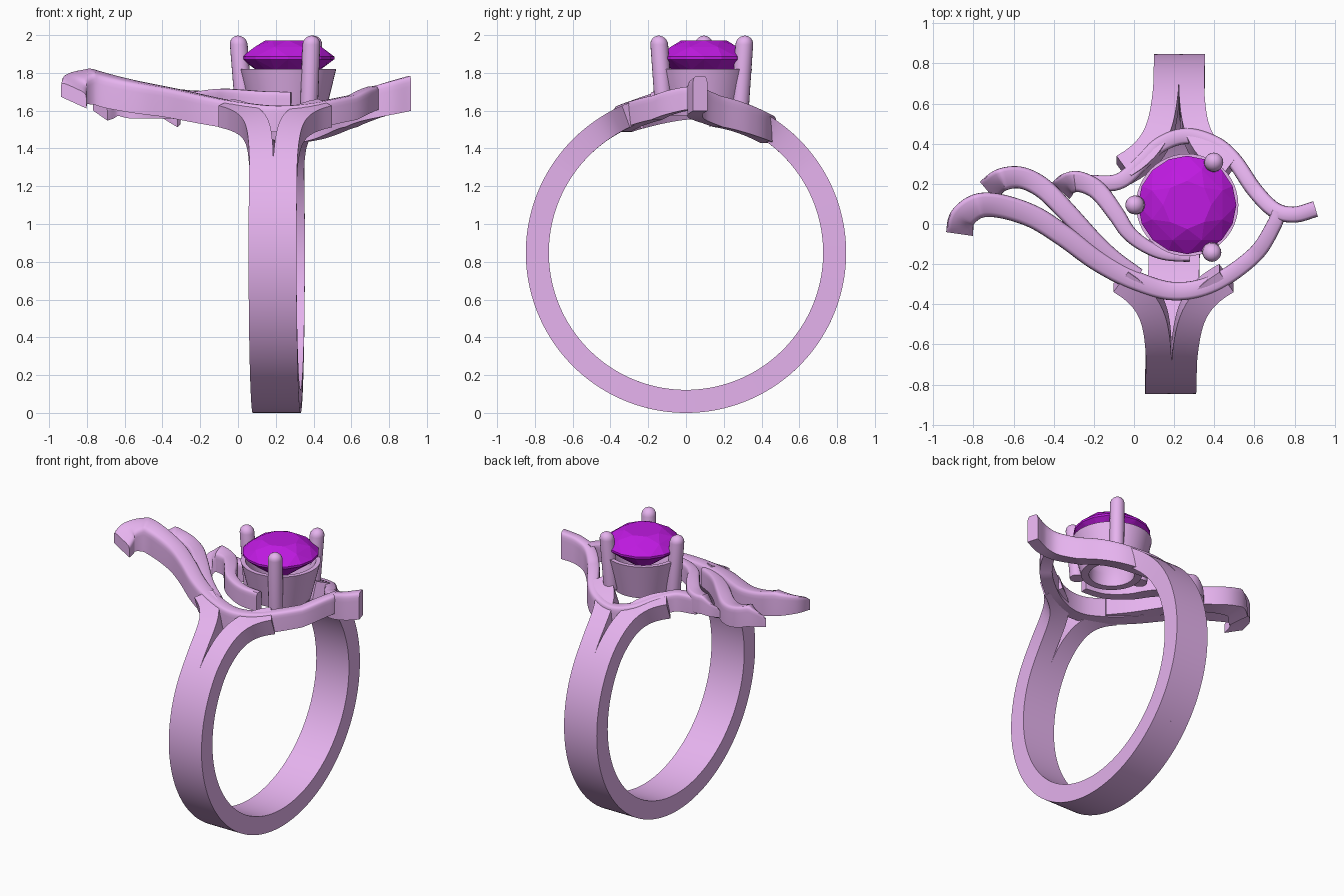
import bpy, bmesh, math
from mathutils import Vector

if "Cube" in bpy.data.objects:
    bpy.data.objects.remove(bpy.data.objects["Cube"])


def material(name, rgb):
    m = bpy.data.materials.new(name)
    m.diffuse_color = (*rgb, 1)
    m.use_nodes = True
    m.node_tree.nodes["Principled BSDF"].inputs["Base Color"].default_value = m.diffuse_color
    return m


METAL = material("rose_metal", (0.79, 0.45, 0.86))
GEM = material("violet_gem", (0.52, 0.01, 0.75))
CX, CY = 0.265, 0.095   # stone axis
R = 0.848               # band centre height and outer radius
FLAT = [(-1, 0), (-1, 1), (1, 1), (1, 0)]
# Flat-bottomed section with a softly rounded top
DOMED = [(-1, 0)] + [(-math.copysign(abs(math.cos(a)) ** .4, math.cos(a)), .7 + .3 * math.sin(a) ** .7)
                     for a in (math.pi * k / 10 for k in range(10))] + [(1, .7), (1, 0)]


def finish(bm, name, mat, smooth=True):
    bmesh.ops.recalc_face_normals(bm, faces=bm.faces)
    me = bpy.data.meshes.new(name)
    bm.to_mesh(me)
    bm.free()
    me.materials.append(mat)
    ob = bpy.data.objects.new(name, me)
    bpy.context.collection.objects.link(ob)
    if smooth:
        bpy.ops.object.select_all(action='DESELECT')
        ob.select_set(True)
        bpy.context.view_layer.objects.active = ob
        bpy.ops.object.shade_smooth_by_angle(angle=math.radians(35))
    return ob


def loft(bm, rings, closed=False):
    vs = [[bm.verts.new(p) for p in r] for r in rings]
    n = len(vs[0])
    for a, b in list(zip(vs, vs[1:])) + ([(vs[-1], vs[0])] if closed else []):
        for i in range(n):
            j = (i + 1) % n
            bm.faces.new((a[i], a[j], b[j], b[i]))
    if not closed:
        bm.faces.new(vs[0])
        bm.faces.new(vs[-1])


def curve(points, steps=8):
    """Catmull-Rom curve through 2D points."""
    p = [Vector(q) for q in points]
    p = [2 * p[0] - p[1]] + p + [2 * p[-1] - p[-2]]
    out = []
    for a, b, c, d in zip(p, p[1:], p[2:], p[3:]):
        for k in range(steps):
            t = k / steps
            out.append(.5 * (2 * b + (c - a) * t + (2 * a - 5 * b + 4 * c - d) * t ** 2
                             + (3 * b - a - 3 * c + d) * t ** 3))
    return out + [p[-2]]


def ribbon(name, rows, section, up_at):
    """Sweep a section; row = top point, width, thickness, bank."""
    rings = []
    for i, (p, w, t, bank) in enumerate(rows):
        tan = rows[min(i + 1, len(rows) - 1)][0] - rows[max(i - 1, 0)][0]
        up = up_at(p)
        side = up.cross(tan).normalized()
        rings.append([p + side * (-u * w / 2) + up * (t * (v - 1) - u * bank * w / 2)
                      for u, v in section])
    bm = bmesh.new()
    loft(bm, rings)
    return finish(bm, name, METAL)


def lathe(name, profile, cx, cy, closed=False, n=48):
    bm = bmesh.new()
    loft(bm, [[(cx + r * math.cos(k * math.tau / n), cy + r * math.sin(k * math.tau / n), z)
               for k in range(n)] for r, z in profile], closed)
    return finish(bm, name, METAL)


# Split band: two rails run side by side round the finger and part at the top
def spread(deg):
    d = max(0, 55 - min(deg, 360 - deg)) / 35
    return .0635 + .05 * d ** 1.5 + .15 * d ** 5


for side, label in ((-1, "left"), (1, "right")):
    rows = []
    for k in range(161):
        a = math.radians(20 + 2 * k)
        y = -R * math.sin(a)
        x = .205 + .026 * y + side * spread(20 + 2 * k)
        rows.append((Vector((x, y, R + R * math.cos(a))), .127, .122, 0))
    ribbon(label + "_band_rail", rows, FLAT,
           lambda p: Vector((0, p.y, p.z - R)).normalized())


# Swirling leaves: they follow the finger curve and lift toward the ends
def swirl(name, path, width, thick, lift=0, tip=0.0):
    pts = curve(path)
    rows = []
    for i, (x, y) in enumerate(pts):
        s = i / (len(pts) - 1)
        rise = .21 * x * x if x < 0 else .3 * max(0, x - .6)
        e = max(0, 1 - s / tip) if tip else 0
        z = R + math.sqrt(R * R - y * y) + rise + lift - .13 * e
        w = width[0] + (width[1] - width[0]) * s
        t = (thick[0] + (thick[1] - thick[0]) * s) * (1 - .55 * e)
        bank = .45 * max(0, 1 - s / .4) if tip else 0
        rows.append((Vector((x, y, z)), w, t, bank))
    ribbon(name, rows, DOMED, lambda p: Vector((0, 0, 1)))


swirl("front_swirl", [(-.87, -.05), (-.855, .03), (-.775, .09), (-.66, .088), (-.5, .035),
                      (-.35, -.06), (-.18, -.185), (0, -.28), (.2, -.335), (.4, -.295),
                      (.6, -.155), (.695, -.01), (.72, .06)], (.135, .07), (.18, .12), 0, .17)
swirl("middle_leaf", [(-.73, .165), (-.66, .22), (-.56, .23), (-.45, .175), (-.33, .055),
                      (-.2, -.085), (-.1, -.175), (.02, -.26)], (.12, .08), (.15, .13), -.02, .15)
swirl("inner_leaf", [(-.365, .165), (-.33, .2), (-.27, .21), (-.18, .165), (-.09, .05),
                     (-.03, -.04), (.05, -.105), (.15, -.15), (.28, -.165)],
      (.12, .05), (.13, .13), .02, .2)
swirl("back_swirl", [(-.25, .205), (-.08, .21), (.03, .3), (.13, .395), (.26, .438), (.4, .4),
                     (.5, .315), (.6, .17), (.7, .07), (.8, .047), (.905, .075)],
      (.08, .08), (.12, .185))

# Tapered open cup holding the stone
lathe("stone_cup", [(.195, 1.575), (.255, 1.82), (.225, 1.82), (.145, 1.66), (.145, 1.575)],
      CX, CY, closed=True)

# Three round-tipped claws leaning slightly outward
for i, (x, y) in enumerate(((.40, .312), (0, .095), (.39, -.145))):
    r = .047
    dome = [(r * math.cos(k * .29), 1.95 + r * math.sin(k * .29)) for k in range(6)]
    claw = lathe("claw_%d" % (i + 1), [(r, 1.6)] + dome, x, y, n=20)
    out = Vector((x - CX, y - CY, 0)).normalized()
    for v in claw.data.vertices:
        v.co += out * (v.co.z - 2) * .08

# Faceted stone as the hull of its corner rings
bm = bmesh.new()
for r, z, n, turn in ((.12, 1.972, 8, 0), (.19, 1.938, 8, .5), (.245, 1.886, 16, 0),
                      (.245, 1.872, 16, 0), (.175, 1.815, 8, .5)):
    for k in range(n):
        a = (k + turn) * math.tau / n
        bm.verts.new((CX + r * math.cos(a), CY + r * math.sin(a), z))
bm.verts.new((CX, CY, 1.69))
bmesh.ops.convex_hull(bm, input=bm.verts)
finish(bm, "stone", GEM, smooth=False)
